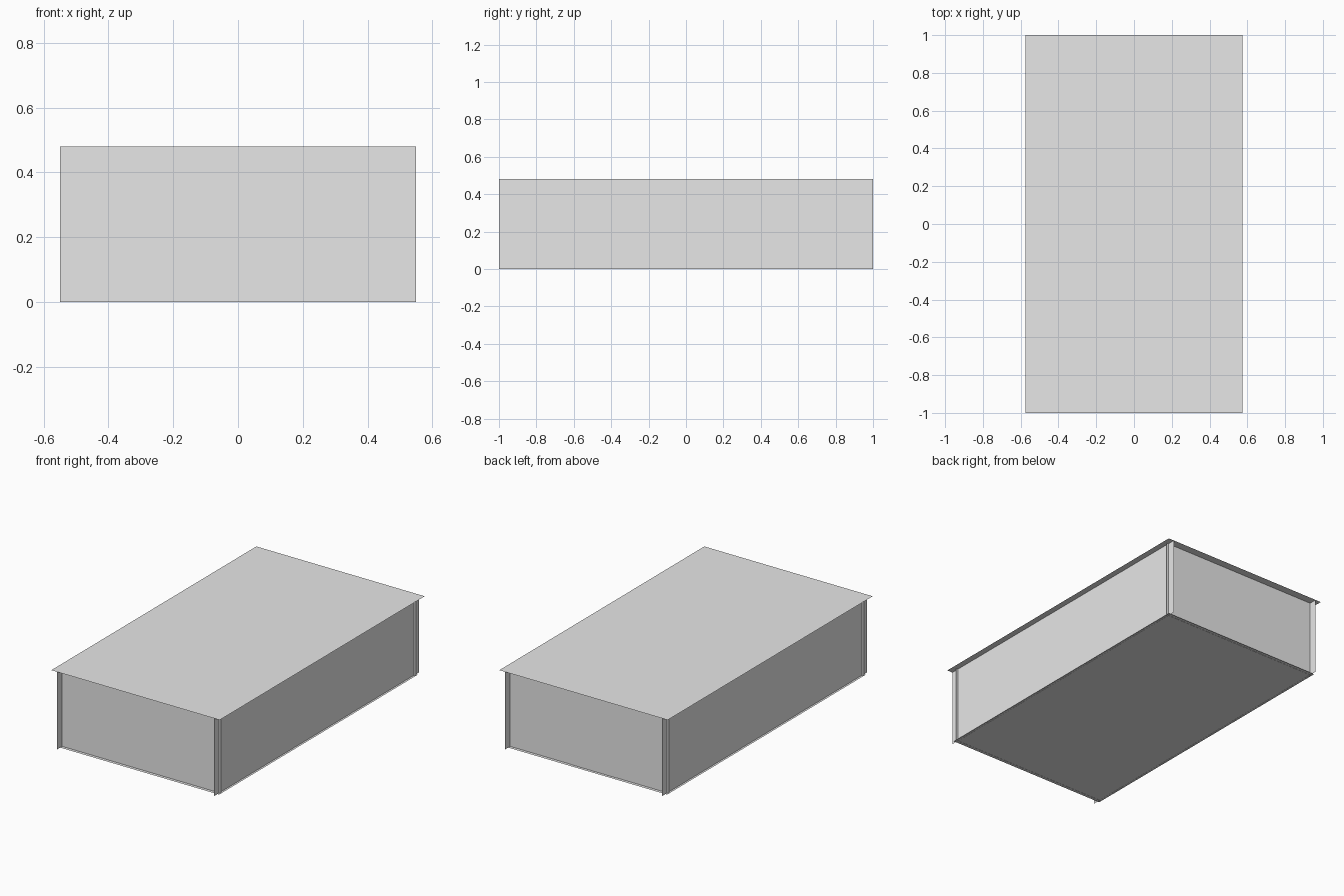
import bpy
from mathutils import Vector

if "Cube" in bpy.data.objects:
    bpy.data.objects.remove(bpy.data.objects["Cube"])

grey = bpy.data.materials.new("light_grey")
grey.diffuse_color = (0.8, 0.8, 0.8, 1)
grey.use_nodes = True
grey.node_tree.nodes["Principled BSDF"].inputs["Base Color"].default_value = grey.diffuse_color


def sheet(name, centre, u, v):
    """Flat sheet from its centre and two half-extents; normal is u x v."""
    c, u, v = Vector(centre), Vector(u), Vector(v)
    mesh = bpy.data.meshes.new(name)
    mesh.from_pydata([c - u - v, c + u - v, c + u + v, c - u + v], [], [(0, 1, 2, 3)])
    mesh.materials.append(grey)
    obj = bpy.data.objects.new(name, mesh)
    bpy.context.collection.objects.link(obj)
    return obj


H = 0.48

# overhanging top and slightly smaller floor
sheet("top_panel", (0, 0, H), (0.575, 0, 0), (0, 1, 0))
sheet("floor_panel", (0, 0, 0.001), (0, 0.97, 0), (0.55, 0, 0))

# walls cross each other near the corners, leaving short projecting ends
for s, end, side in ((-1, "front", "left"), (1, "back", "right")):
    sheet(end + "_wall", (0, s * 0.95, H / 2), (-s * 0.55, 0, 0), (0, 0, H / 2))
    sheet(side + "_wall", (s * 0.537, 0, H / 2), (0, s, 0), (0, 0, H / 2))

# flush strip on the top, and flush plates on the back wall
sheet("top_strip", (-0.18, 0.735, H + 0.001), (0.037, 0, 0), (0, 0.24, 0))
sheet("back_plate", (0.325, 0.952, 0.285), (-0.195, 0, 0), (0, 0, 0.105))
sheet("back_strip", (-0.04, 0.952, 0.235), (-0.16, 0, 0), (0, 0, 0.235))
